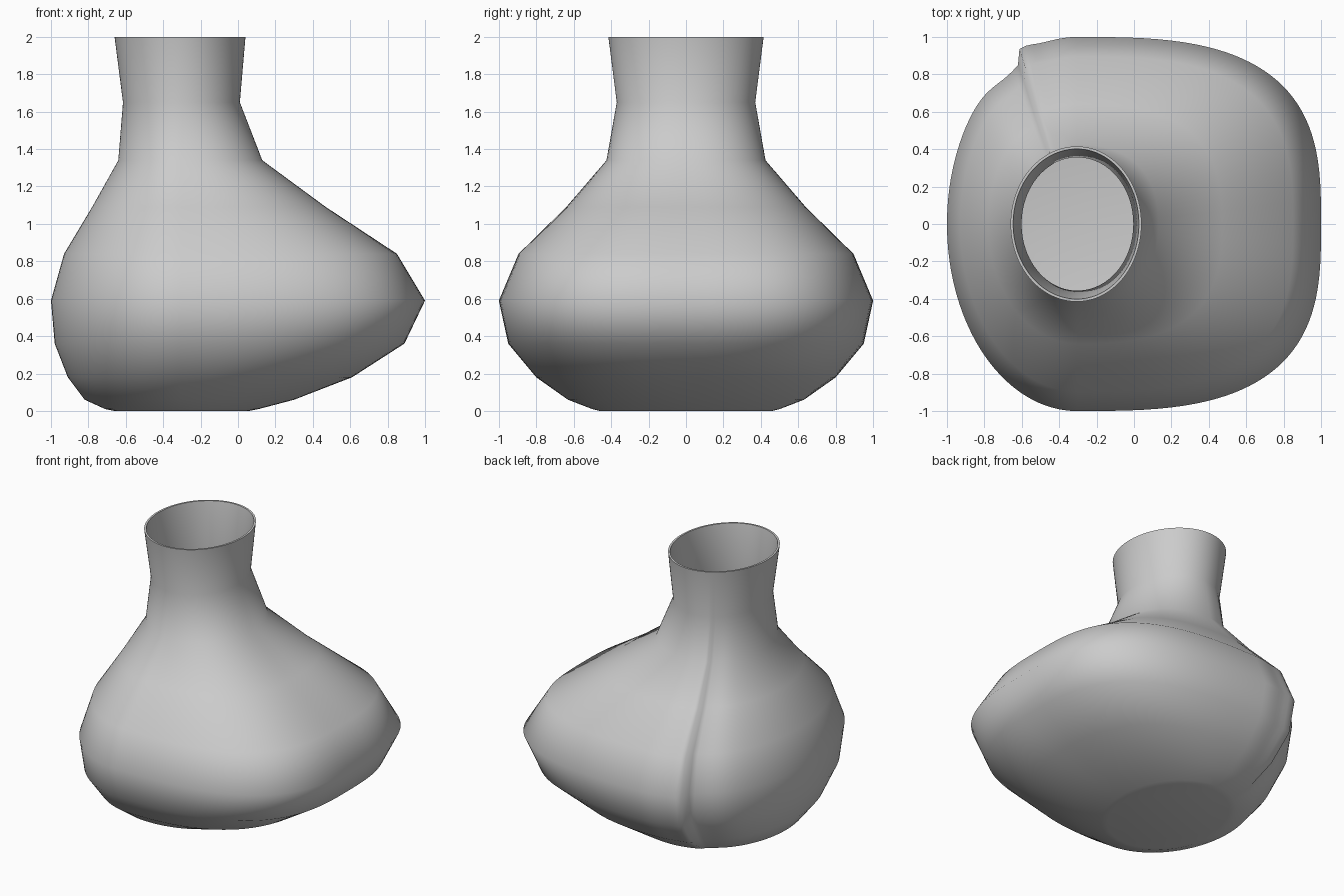
import bpy, bmesh
from math import cos, sin, pi, exp, degrees

if "Cube" in bpy.data.objects:
    bpy.data.objects.remove(bpy.data.objects["Cube"])

# Cross-sections: height, left x, right x, half depth
RINGS = [(0.0, -0.66, 0.06, 0.46), (0.01, -0.71, 0.11, 0.50), (0.06, -0.82, 0.30, 0.63),
         (0.18, -0.91, 0.61, 0.80), (0.36, -0.98, 0.89, 0.95),
         (0.59, -1.0, 1.0, 1.0), (0.84, -0.93, 0.85, 0.895),
         (1.09, -0.78, 0.47, 0.64), (1.34, -0.64, 0.13, 0.425),
         (1.65, -0.615, 0.01, 0.37), (2.0, -0.66, 0.04, 0.415)]
CX = -0.305
SEG = 128
SEAM = 118  # degrees, pinched seam on the back left


def point(ring, i):
    z, left, right, depth = ring
    a = 2 * pi * i / SEG
    ratio = (right - CX) / (CX - left)
    bulge = max(0.0, ratio - 1)
    c, s = cos(a), sin(a)
    # left half is an ellipse, the belly on the right is squarer
    n = 2 + 1.15 * bulge if c > 0 else 2
    x = abs(c) ** (2 / n) * (right - CX if c > 0 else left - CX)
    y = abs(s) ** (2 / n) * depth * (1 if s >= 0 else -1)
    # small step at the seam
    d = degrees(a) - SEAM
    k = 0.035 * exp(-(d + 3) ** 2 / 50) if d < 0 else -0.045 * exp(-(d - 5) ** 2 / 120)
    k *= min(1, bulge / 0.6)
    return (CX + x * (1 + k), y * (1 + k), z)


# Vessel shell
bm = bmesh.new()
loops = [[bm.verts.new(point(r, i)) for i in range(SEG)] for r in RINGS]
for lo, hi in zip(loops, loops[1:]):
    for i in range(SEG):
        j = (i + 1) % SEG
        bm.faces.new((lo[i], lo[j], hi[j], hi[i]))
bm.faces.new(loops[0][::-1])
mesh = bpy.data.meshes.new("vessel")
bm.to_mesh(mesh)
bm.free()
vessel = bpy.data.objects.new("vessel", mesh)
bpy.context.collection.objects.link(vessel)

# Thin wall with an open mouth
wall = vessel.modifiers.new("wall", 'SOLIDIFY')
wall.thickness = 0.014
wall.offset = -1

bpy.context.view_layer.objects.active = vessel
vessel.select_set(True)
bpy.ops.object.modifier_apply(modifier="wall")
for v in vessel.data.vertices:
    if v.co.z > 1.9:
        v.co.z = 2.0
bpy.ops.object.shade_smooth_by_angle(angle=1.25)
